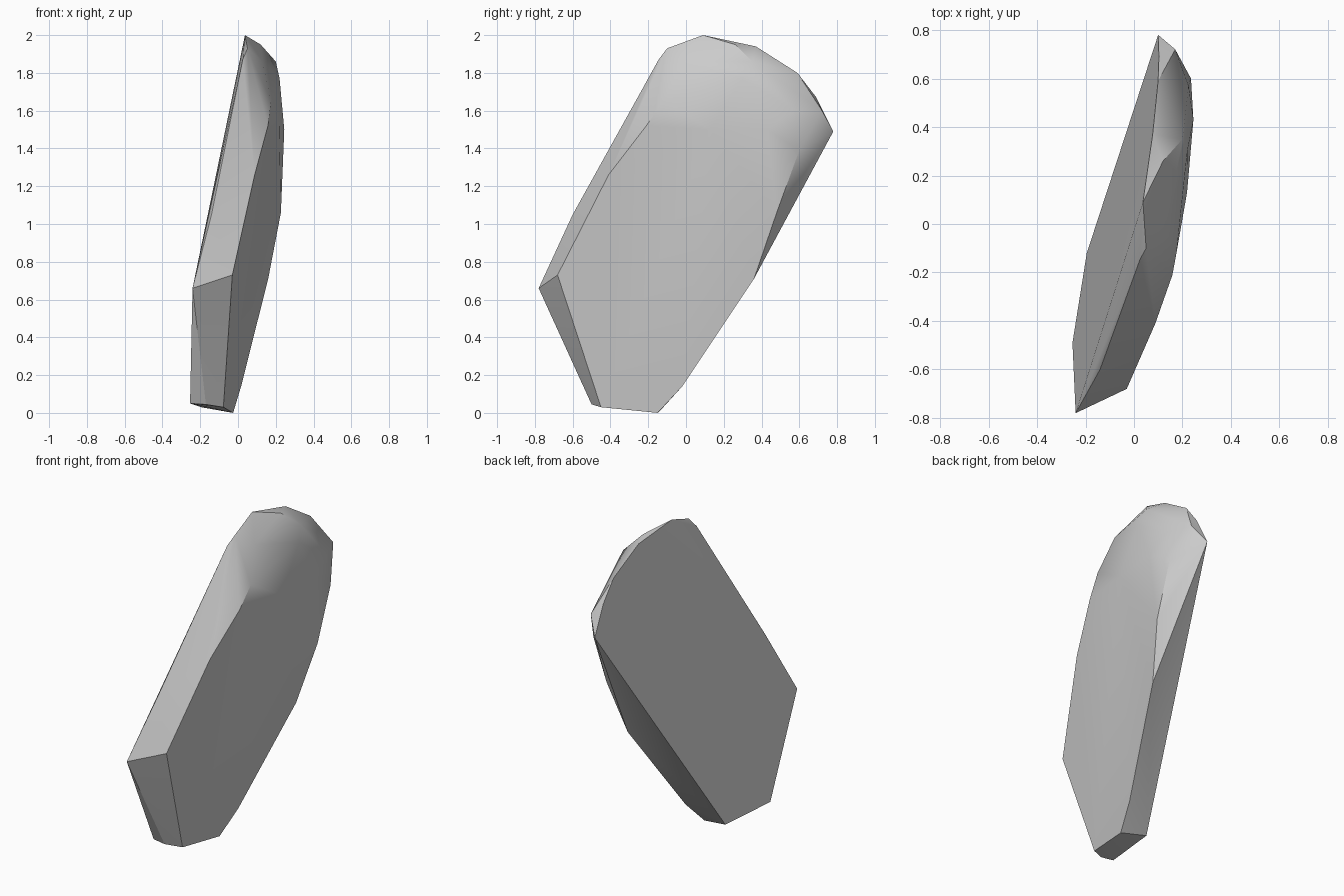
import bpy
import bmesh
import math
from mathutils import Vector

default_cube = bpy.data.objects.get("Cube")
if default_cube:
    bpy.data.objects.remove(default_cube, do_unlink=True)


def make_material(name, colour):
    material = bpy.data.materials.new(name)
    material.use_nodes = True
    material.diffuse_color = colour
    shader = material.node_tree.nodes["Principled BSDF"]
    shader.inputs["Base Color"].default_value = colour
    return material


def on_plane(outline, offset, slope_y, slope_z):
    """Lift a (y, z) outline onto a tilted, nearly upright plane."""
    return [Vector((offset + slope_y * y + slope_z * z, y, z)) for y, z in outline]


def hull_object(name, points, material, smooth_angle):
    """Wrap points in a closed convex shell with sharp edges kept."""
    mesh = bpy.data.meshes.new(name)
    bm = bmesh.new()
    for point in points:
        bm.verts.new(point)
    bmesh.ops.convex_hull(bm, input=bm.verts[:])
    loose = [vert for vert in bm.verts if not vert.link_faces]
    bmesh.ops.delete(bm, geom=loose, context="VERTS")
    bmesh.ops.dissolve_limit(bm, angle_limit=math.radians(1),
                             verts=bm.verts[:], edges=bm.edges[:])
    bmesh.ops.recalc_face_normals(bm, faces=bm.faces[:])
    bm.to_mesh(mesh)
    bm.free()
    mesh.materials.append(material)
    obj = bpy.data.objects.new(name, mesh)
    bpy.context.collection.objects.link(obj)
    bpy.ops.object.select_all(action="DESELECT")
    obj.select_set(True)
    bpy.context.view_layer.objects.active = obj
    bpy.ops.object.shade_smooth_by_angle(angle=math.radians(smooth_angle))
    return obj


# Flat cleaved side of the stone, facing -x
cleaved_side = on_plane(
    [(-.78, .66), (-.49, .05), (-.12, .03), (.78, 1.49),
     (.69, 1.67), (.59, 1.8), (.37, 1.94), (.09, 2)],
    -.178, .165, .1)

# Broad face, facing +x
broad_face = on_plane(
    [(-.68, .73), (-.45, .03), (-.15, 0), (-.02, .14), (.36, .71),
     (.48, 1.06), (.13, 1.5), (-.21, 1.52), (-.41, 1.26)],
    .002, .185, .1285)

# Narrow leading edge and chipped foot
leading_edge = [(-.14, -.6, 1.05), (.025, -.145, 1.87), (.05, -.1, 1.93),
                (-.17, -.5, .045)]

# Rounded crown and rear shoulder
crown = [(.175, -.12, 1.65), (.13, -.02, 1.86), (.12, .26, 1.95),
         (.2, .35, 1.86), (.22, .3, 1.77), (.245, .43, 1.5),
         (.235, .6, 1.39), (.225, .57, 1.6), (.17, .72, 1.6)]

stone_grey = make_material("stone grey", (.6, .6, .6, 1))
hull_object("stone_slab", cleaved_side + broad_face + leading_edge + crown,
            stone_grey, 30)
